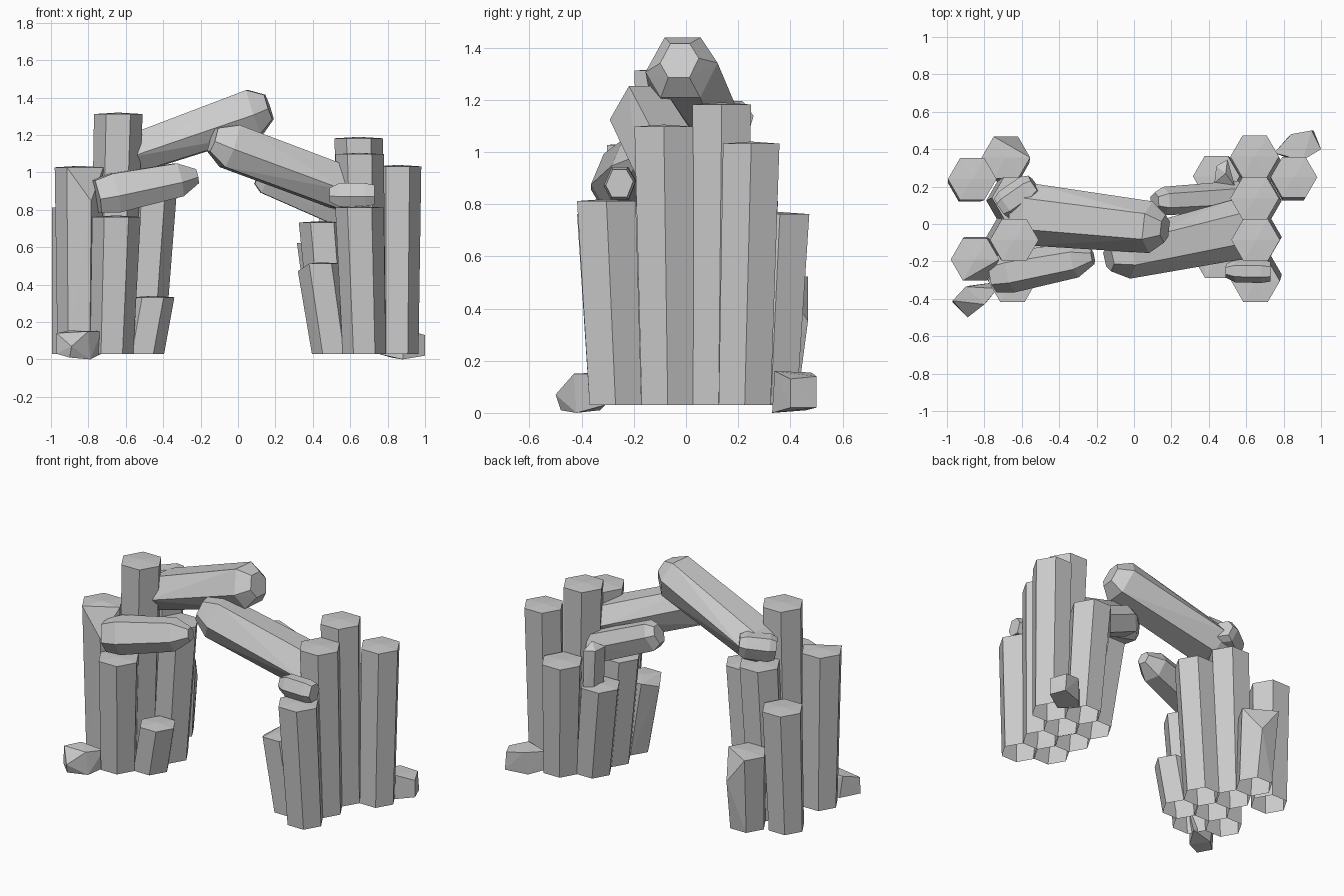
import bpy, bmesh
from math import cos, sin, pi
from mathutils import Vector

if "Cube" in bpy.data.objects:
    bpy.data.objects.remove(bpy.data.objects["Cube"])


def hull(name, points, open_below=None):
    """Flat-faced convex stone around the given points."""
    bm = bmesh.new()
    for p in points:
        bm.verts.new(p)
    res = bmesh.ops.convex_hull(bm, input=bm.verts)
    junk = {g for g in res["geom_interior"] + res["geom_unused"]
            if isinstance(g, bmesh.types.BMVert)}
    bmesh.ops.delete(bm, geom=list(junk), context='VERTS')
    bmesh.ops.dissolve_limit(bm, angle_limit=0.01, verts=bm.verts, edges=bm.edges)
    bmesh.ops.recalc_face_normals(bm, faces=bm.faces)
    if open_below is not None:
        under = [f for f in bm.faces if f.calc_center_median().z < open_below]
        bmesh.ops.delete(bm, geom=under, context='FACES_ONLY')
    me = bpy.data.meshes.new(name)
    bm.to_mesh(me)
    bm.free()
    ob = bpy.data.objects.new(name, me)
    bpy.context.collection.objects.link(ob)
    return ob


def column(name, base, top, height, r_top=0.13, chip=None):
    """Leaning open-based hexagonal column; chip = (corner index, drop)."""
    pts = []
    for i in range(6):
        c, s = cos(i * pi / 3), sin(i * pi / 3)
        pts.append((base[0] + 0.115 * c, base[1] + 0.115 * s, 0.03))
        z = height - 0.008
        if chip and chip[0] == i:
            z -= chip[1]
        pts.append((top[0] + r_top * c, top[1] + r_top * s, z))
    pts.append((top[0], top[1], height))
    return hull(name, pts, 0.04)


def slab(name, p0, p1, size0, size1, bevel=0.07, ends=(0.65, 0.6)):
    """Fallen six-sided column with narrowed ends."""
    p0, p1 = Vector(p0), Vector(p1)
    axis = (p1 - p0).normalized()
    side = axis.cross(Vector((0, 0, 1))).normalized()
    up = side.cross(axis)
    length = (p1 - p0).length
    pts = []
    for d, k in ((0, ends[0]), (bevel, 1), (length - bevel, 1), (length, ends[1])):
        t = d / length
        w = (size0[0] * (1 - t) + size1[0] * t) * k
        h = (size0[1] * (1 - t) + size1[1] * t) * k
        for a, b in ((1, -.15), (.5, 1), (-.5, 1), (-1, .15), (-.55, -1), (.55, -1)):
            pts.append(p0 + axis * d + side * (a * w) + up * (b * h))
    return hull(name, pts)


# Left pier: base centre, top centre, height, top radius, chipped corner
left = [
    ((-.675, -.07), (-.64, -.085), 1.32, .13, None),
    ((-.85, -.17), (-.85, -.19), 1.035, .13, (5, .18)),
    ((-.88, .22), (-.865, .24), .82, .13, None),
    ((-.675, -.27), (-.65, -.305), .77, .13, None),
    ((-.51, -.17), (-.455, -.18), .34, .115, None),
    ((-.51, .03), (-.45, .03), .93, .125, None),
    ((-.675, .125), (-.63, .14), 1.01, .13, None),
    ((-.675, .325), (-.685, .355), .53, .13, (1, .17)),
]
# Right pier
right = [
    ((.675, .125), (.645, .137), 1.19, .13, None),
    ((.675, -.07), (.65, -.085), 1.105, .13, None),
    ((.85, .225), (.855, .25), 1.04, .125, None),
    ((.675, -.27), (.65, -.305), .82, .13, None),
    ((.675, .325), (.645, .36), .77, .13, None),
    ((.51, -.17), (.44, -.185), .52, .12, (3, .04)),
    ((.51, .03), (.45, .03), .74, .125, None),
    ((.51, .225), (.44, .255), .63, .125, None),
]
for pier, rows in (("left", left), ("right", right)):
    for i, row in enumerate(rows):
        column(f"{pier}_column_{i + 1}", *row)

# Fallen columns forming the arch
slab("upper_lintel", (-.64, .06, 1.07), (.165, -.025, 1.35),
     (.17, .1), (.135, .125), .08, (.8, .55))
slab("leaning_lintel", (-.135, -.185, 1.175), (.64, -.01, .885),
     (.125, .12), (.165, .115), .1, (.55, .85))
slab("left_front_lintel", (-.755, -.275, .87), (-.22, -.175, .98),
     (.115, .11), (.09, .085), .1, (.8, .45))
slab("rear_brace", (.11, .12, .99), (.6, .15, .78), (.075, .085), (.085, .09), .05)

# Small wedged blocks
slab("left_wedge_block", (-.71, .085, 1.1), (-.53, .21, 1.13),
     (.08, .075), (.08, .07), .04, (.8, .75))
slab("right_front_wedge_block", (.49, -.25, .88), (.73, -.255, .88),
     (.06, .062), (.062, .062), .05, (.6, .85))
hull("right_rear_wedge_block", [(x, y, z) for z, x0 in ((.6, .44), (.86, .43))
     for x, y in ((x0, .22), (x0 + .01, .31), (.50, .345), (.54, .2))] + [(.49, .27, .9)])

# Loose ground boulders
hull("left_boulder", [(-.97, -.41, .14), (-.90, -.335, .155), (-.73, -.345, .15),
     (-.80, -.43, .15), (-.89, -.5, .07), (-.97, -.42, .03), (-.88, -.33, .01),
     (-.73, -.31, .03), (-.79, -.42, .0), (-.9, -.48, .01)])
hull("right_boulder", [(.75, .38, .15), (.84, .48, .155), (.95, .5, .14), (1.0, .4, .13),
     (.9, .34, .16), (.75, .38, .03), (.82, .46, .01), (.96, .5, .02),
     (1.0, .4, .02), (.88, .33, .0)])
